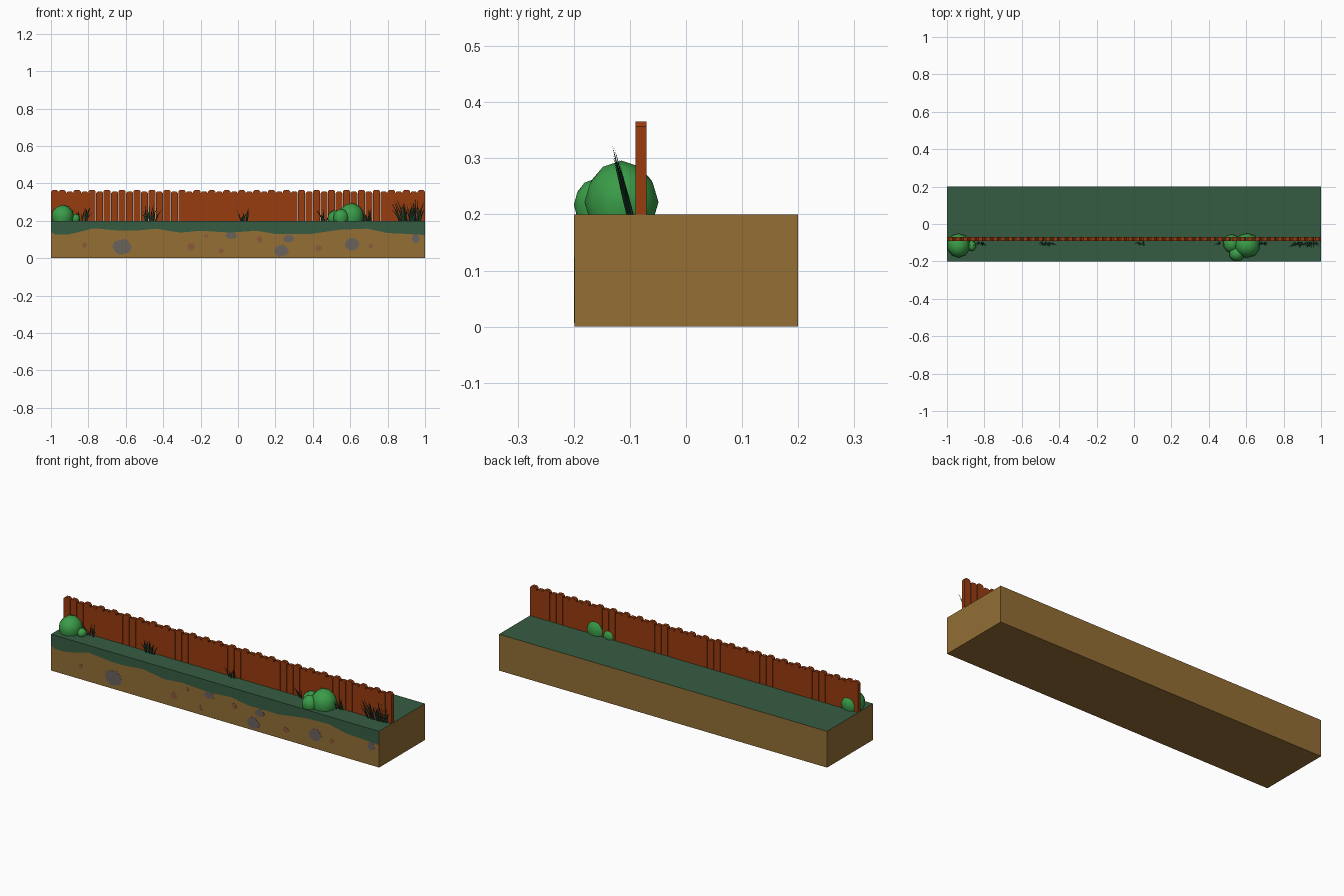
import bpy, bmesh, math, random
from mathutils import Vector

if "Cube" in bpy.data.objects:
    bpy.data.objects.remove(bpy.data.objects["Cube"])

random.seed(7)


def mat(name, rgb):
    m = bpy.data.materials.new(name)
    lin = [((c / 255 + 0.055) / 1.055) ** 2.4 for c in rgb]
    m.diffuse_color = (*lin, 1)
    m.use_nodes = True
    m.node_tree.nodes["Principled BSDF"].inputs["Base Color"].default_value = m.diffuse_color
    return m


SOIL = mat("soil brown", (147, 110, 53))
GRASS = mat("turf green", (54, 92, 66))
WOOD = mat("fence wood", (152, 60, 16))
BUSH = mat("bush green", (58, 156, 72))
BLADE = mat("blade dark green", (30, 66, 48))
STONE = mat("stone grey", (106, 98, 92))
PEBBLE = mat("pebble brown", (140, 90, 56))


def finish(bm, name, *mats):
    me = bpy.data.meshes.new(name)
    bm.to_mesh(me)
    bm.free()
    ob = bpy.data.objects.new(name, me)
    for m in mats:
        me.materials.append(m)
    bpy.context.collection.objects.link(ob)
    return ob


def prism(bm, outline, y0, y1):
    """Extrude an (x, z) outline from y0 (front) to y1 (back)."""
    f = [bm.verts.new((x, y0, z)) for x, z in outline]
    b = [bm.verts.new((x, y1, z)) for x, z in outline]
    bm.faces.new(f)
    bm.faces.new(b[::-1])
    n = len(f)
    for i in range(n):
        j = (i + 1) % n
        bm.faces.new((f[j], f[i], b[i], b[j]))


# Soil block with a turf top face
bm = bmesh.new()
prism(bm, [(-1, 0), (1, 0), (1, 0.2), (-1, 0.2)], -0.199, 0.2)
bmesh.ops.recalc_face_normals(bm, faces=bm.faces)
for f in bm.faces:
    f.material_index = 1 if f.normal.z > 0.5 else 0
finish(bm, "soil_block", SOIL, GRASS)

# Wavy turf edge hanging over the front
edge = [(-1, .14), (-.975, .126), (-.91, .126), (-.85, .14), (-.77, .16), (-.63, .147),
        (-.54, .148), (-.44, .158), (-.31, .137), (-.2, .147), (-.04, .137), (.1, .147),
        (.2, .13), (.39, .13), (.55, .153), (.69, .158), (.8, .135), (.9, .13), (1, .124)]
bm = bmesh.new()
rows = []
for x, z in edge:
    rows.append([bm.verts.new((x, y, zz)) for y, zz in
                 ((-0.2, z), (-0.2, 0.2), (-0.199, 0.2), (-0.199, z))])
for a, b in zip(rows, rows[1:]):
    for k in range(4):
        l = (k + 1) % 4
        bm.faces.new((a[k], b[k], b[l], a[l]))
bm.faces.new(rows[0])
bm.faces.new(rows[-1][::-1])
bmesh.ops.recalc_face_normals(bm, faces=bm.faces)
finish(bm, "turf_edge", GRASS)


# Stones and pebbles showing in the front of the soil
def blobs(name, spots, m):
    bm = bmesh.new()
    for x, z, rx, rz in spots:
        pts = []
        for i in range(10):
            a = i * math.tau / 10
            k = random.uniform(0.85, 1.1)
            pts.append((x + rx * k * math.cos(a), z + rz * k * math.sin(a)))
        prism(bm, pts, -0.2, -0.198)
    bmesh.ops.recalc_face_normals(bm, faces=bm.faces)
    finish(bm, name, m)


blobs("stones", [(-.62, .06, .055, .045), (-.035, .122, .035, .018), (.23, .04, .04, .033),
                 (.27, .105, .03, .022), (.61, .075, .04, .033), (.95, .105, .022, .025)], STONE)
blobs("pebbles", [(-.82, .07, .013, .014), (-.25, .06, .022, .02), (-.17, .118, .012, .01),
                  (-.09, .04, .014, .012), (.115, .1, .016, .018), (.43, .055, .018, .015),
                  (.71, .065, .013, .014)], PEBBLE)

# Fence: 50 pickets with clipped corners, alternating heights
bm = bmesh.new()
for i in range(50):
    x = -0.98 + i * 0.04
    h = 0.366 if i % 2 else 0.357
    if i % 2 == 0 and i < 1:
        h = 0.366
    w, c = 0.0194, 0.009
    prism(bm, [(x - w, 0.195), (x + w, 0.195), (x + w, h - c), (x + w - c, h),
               (x - w + c, h), (x - w, h - c)], -0.09, -0.07)
bmesh.ops.recalc_face_normals(bm, faces=bm.faces)
finish(bm, "fence_pickets", WOOD)

# Bushes: low-poly domes cut off at the turf
bushes = [(-.938, -.115, .223, .061, .065, .063), (-.868, -.117, .212, .024, .028, .025),
          (.605, -.115, .222, .069, .066, .074), (.522, -.105, .212, .045, .05, .045),
          (.55, -.161, .217, .042, .039, .047)]
for i, (x, y, z, rx, ry, rz) in enumerate(bushes):
    bm = bmesh.new()
    bmesh.ops.create_icosphere(bm, subdivisions=2, radius=1)
    for v in bm.verts:
        v.co = (x + v.co.x * rx, y + v.co.y * ry, z + v.co.z * rz)
    bmesh.ops.bisect_plane(bm, geom=bm.verts[:] + bm.edges[:] + bm.faces[:],
                           plane_co=(0, 0, 0.199), plane_no=(0, 0, 1), clear_inner=True)
    for f in bm.faces:
        f.smooth = True
    finish(bm, f"bush_{i + 1}", BUSH)

# Grass tufts: thin tapering blades fanning forward from the fence foot
tufts = [(-.83, .04, .085, 14), (-.47, .045, .1, 16), (.03, .03, .07, 9),
         (.475, .04, .075, 10), (.685, .035, .075, 10), (.92, .085, .13, 36)]
for i, (cx, spread, height, count) in enumerate(tufts):
    bm = bmesh.new()
    for k in range(count):
        u = random.uniform(-1, 1)
        h = height * random.uniform(0.4, 1.0)
        base = Vector((cx + u * spread * 0.7, random.uniform(-0.105, -0.094), 0.199))
        lean = Vector((u * spread * 0.3 + random.uniform(-0.025, 0.025), -0.25 * h, h))
        if base.x + lean.x > 0.995:
            lean.x = 0.995 - base.x
        a = random.uniform(-0.7, 0.7)
        side = Vector((math.cos(a), math.sin(a), 0)) * 0.0035
        mid = base + lean * 0.5 + Vector((-lean.x * 0.15, 0, 0))
        p = [bm.verts.new(q) for q in (base - side, base + side, mid + side * 0.8,
                                       mid - side * 0.8, base + lean)]
        bm.faces.new((p[0], p[1], p[2], p[3]))
        bm.faces.new((p[3], p[2], p[4]))
    finish(bm, f"grass_tuft_{i + 1}", BLADE)
